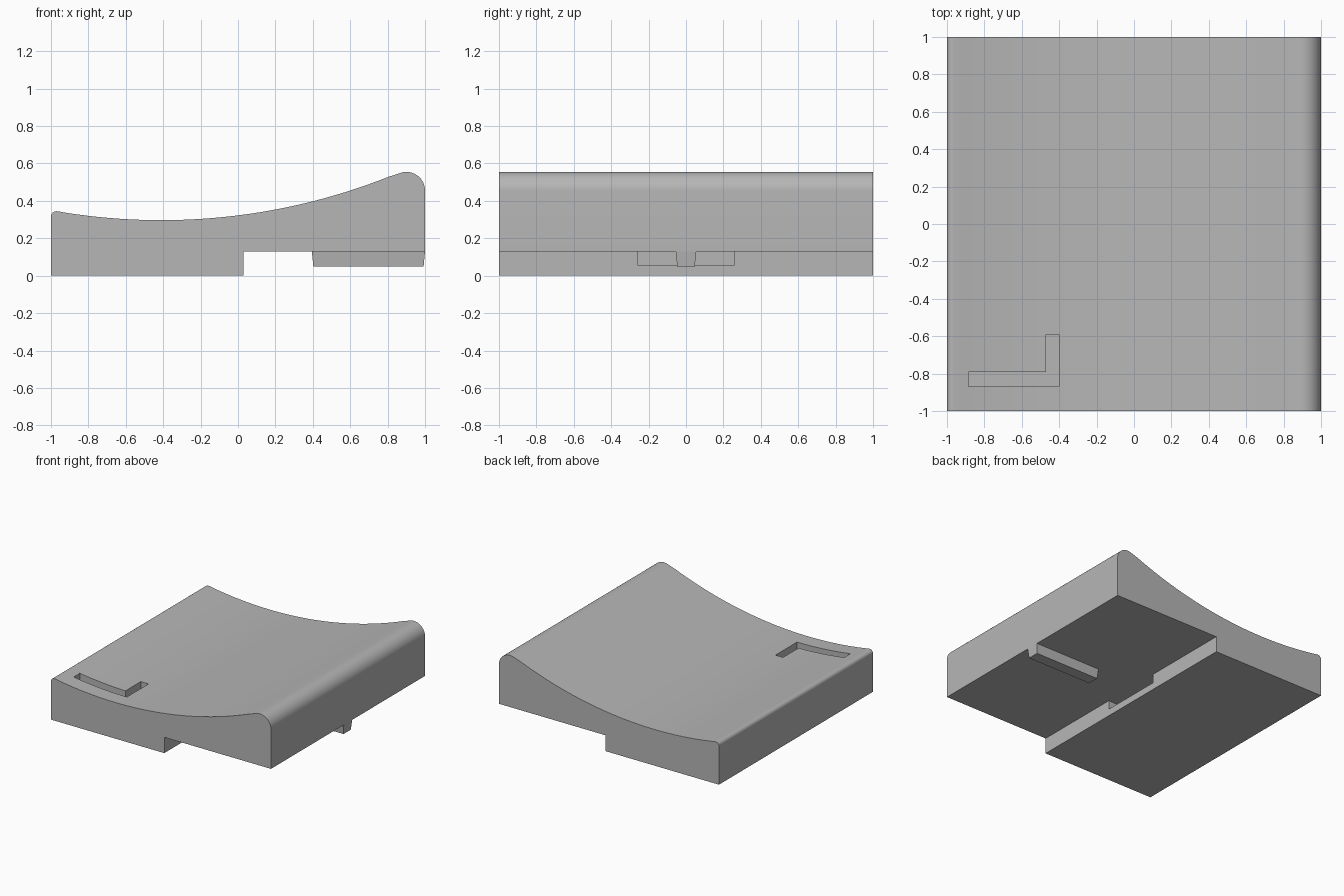
import bpy
import bmesh
from math import radians, sin, cos, sqrt
from mathutils import Vector

cube = bpy.data.objects.get("Cube")
if cube:
    bpy.data.objects.remove(cube, do_unlink=True)

grey = bpy.data.materials.new("light grey plastic")
grey.use_nodes = True
colour = (0.47, 0.47, 0.47, 1)
grey.diffuse_color = colour
grey.node_tree.nodes["Principled BSDF"].inputs["Base Color"].default_value = colour


def prism(name, outline, offset, top_scale=(1, 1)):
    """Extrude a closed outline along offset, optionally tapering in x and y."""
    bm = bmesh.new()
    base = bm.faces.new([bm.verts.new(p) for p in outline])
    centre = base.calc_center_bounds()
    far = bmesh.ops.extrude_face_region(bm, geom=[base])["geom"]
    for v in far:
        if isinstance(v, bmesh.types.BMVert):
            v.co.x = centre.x + (v.co.x - centre.x) * top_scale[0]
            v.co.y = centre.y + (v.co.y - centre.y) * top_scale[1]
            v.co += Vector(offset)
    bmesh.ops.recalc_face_normals(bm, faces=bm.faces)
    mesh = bpy.data.meshes.new(name)
    bm.to_mesh(mesh)
    bm.free()
    mesh.materials.append(grey)
    obj = bpy.data.objects.new(name, mesh)
    bpy.context.collection.objects.link(obj)
    return obj


def rectangle(x0, x1, y0, y1, z):
    return [(x0, y0, z), (x1, y0, z), (x1, y1, z), (x0, y1, z)]


def arc(cx, cz, r, start, end, steps):
    angles = [radians(start + (end - start) * i / steps) for i in range(steps + 1)]
    return [(cx + r * cos(a), cz + r * sin(a)) for a in angles]


def select_only(obj):
    bpy.ops.object.select_all(action="DESELECT")
    obj.select_set(True)
    bpy.context.view_layer.objects.active = obj


# Body: stepped underside, large rounded lip, dished top, small rounded lip
STEP_X, STEP_Z = 0.03, 0.13
DISH_X, DISH_Z, DISH_R = -0.41, 0.297, 3.3
profile = [(-1, 0), (STEP_X, 0), (STEP_X, STEP_Z), (1, STEP_Z)]
profile += arc(0.9, 0.455, 0.1, 0, 112, 14)
for i in range(1, 32):
    x = 0.863 - 1.828 * i / 32
    profile.append((x, DISH_Z + DISH_R - sqrt(DISH_R ** 2 - (x - DISH_X) ** 2)))
profile += arc(-0.97, 0.315, 0.03, 80, 180, 8)
body = prism("body", [(x, -1, z) for x, z in profile], (0, 2, 0))

# Cutters: corner-shaped groove in the top and clip pocket in the step
corner = [(-0.885, -0.87), (-0.4, -0.87), (-0.4, -0.59),
          (-0.47, -0.59), (-0.47, -0.79), (-0.885, -0.79)]
groove = prism("groove_cutter", [(x, y, 0.21) for x, y in corner], (0, 0, 0.4))
pocket = prism("pocket_cutter", rectangle(-0.17, STEP_X + 0.05, -0.26, 0.26, 0.057),
               (0, 0, STEP_Z - 0.057))
select_only(body)
for cutter in (groove, pocket):
    cutter.hide_render = True
    mod = body.modifiers.new(cutter.name, "BOOLEAN")
    mod.operation = "DIFFERENCE"
    mod.solver = "EXACT"
    mod.object = cutter
    bpy.ops.object.modifier_apply(modifier=mod.name)
    bpy.data.objects.remove(cutter, do_unlink=True)
bpy.ops.object.shade_smooth_by_angle(angle=radians(30))

# Tapered rail under the raised end
rail = prism("rail", rectangle(0.395, 1, -0.055, 0.055, STEP_Z), (0, 0, -0.08), (0.975, 0.85))
